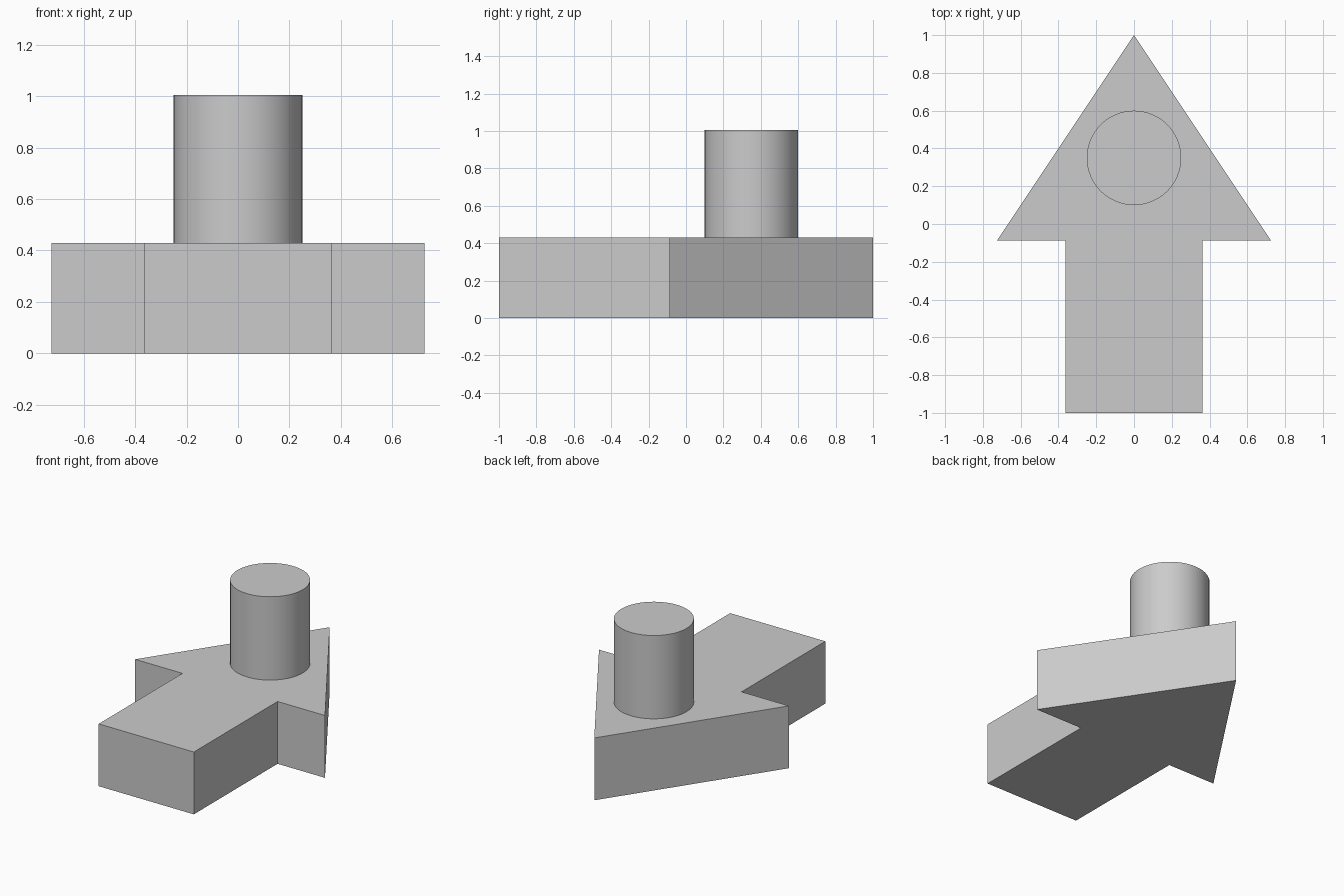
import bpy
import bmesh
from math import radians

cube = bpy.data.objects.get("Cube")
if cube:
    bpy.data.objects.remove(cube, do_unlink=True)

# One plain grey for the whole model
grey = bpy.data.materials.new("plain grey")
grey.use_nodes = True
colour = (0.6, 0.6, 0.6, 1.0)
grey.diffuse_color = colour
grey.node_tree.nodes["Principled BSDF"].inputs["Base Color"].default_value = colour

BASE_TOP = 0.43
POST_TOP = 1.005

# Arrow base: half outline mirrored across x, then extruded upward
half = [(0.363, -1.0), (0.363, -0.087), (0.725, -0.087)]
outline = half + [(0, 1.0)] + [(-x, y) for x, y in reversed(half)]
bm = bmesh.new()
bottom = bm.faces.new([bm.verts.new((x, y, 0)) for x, y in outline])
extruded = bmesh.ops.extrude_face_region(bm, geom=[bottom], use_keep_orig=True)
top_verts = [g for g in extruded["geom"] if isinstance(g, bmesh.types.BMVert)]
bmesh.ops.translate(bm, verts=top_verts, vec=(0, 0, BASE_TOP))
bmesh.ops.recalc_face_normals(bm, faces=bm.faces)
mesh = bpy.data.meshes.new("arrow_base")
bm.to_mesh(mesh)
bm.free()
mesh.materials.append(grey)
base = bpy.data.objects.new("arrow_base", mesh)
bpy.context.collection.objects.link(base)

# Round post standing on the arrowhead
bpy.ops.mesh.primitive_cylinder_add(
    vertices=64, radius=0.25, depth=POST_TOP - BASE_TOP,
    location=(0, 0.35, (POST_TOP + BASE_TOP) / 2))
post = bpy.context.object
post.name = "round_post"
post.data.materials.append(grey)
bpy.ops.object.shade_smooth_by_angle(angle=radians(30))
